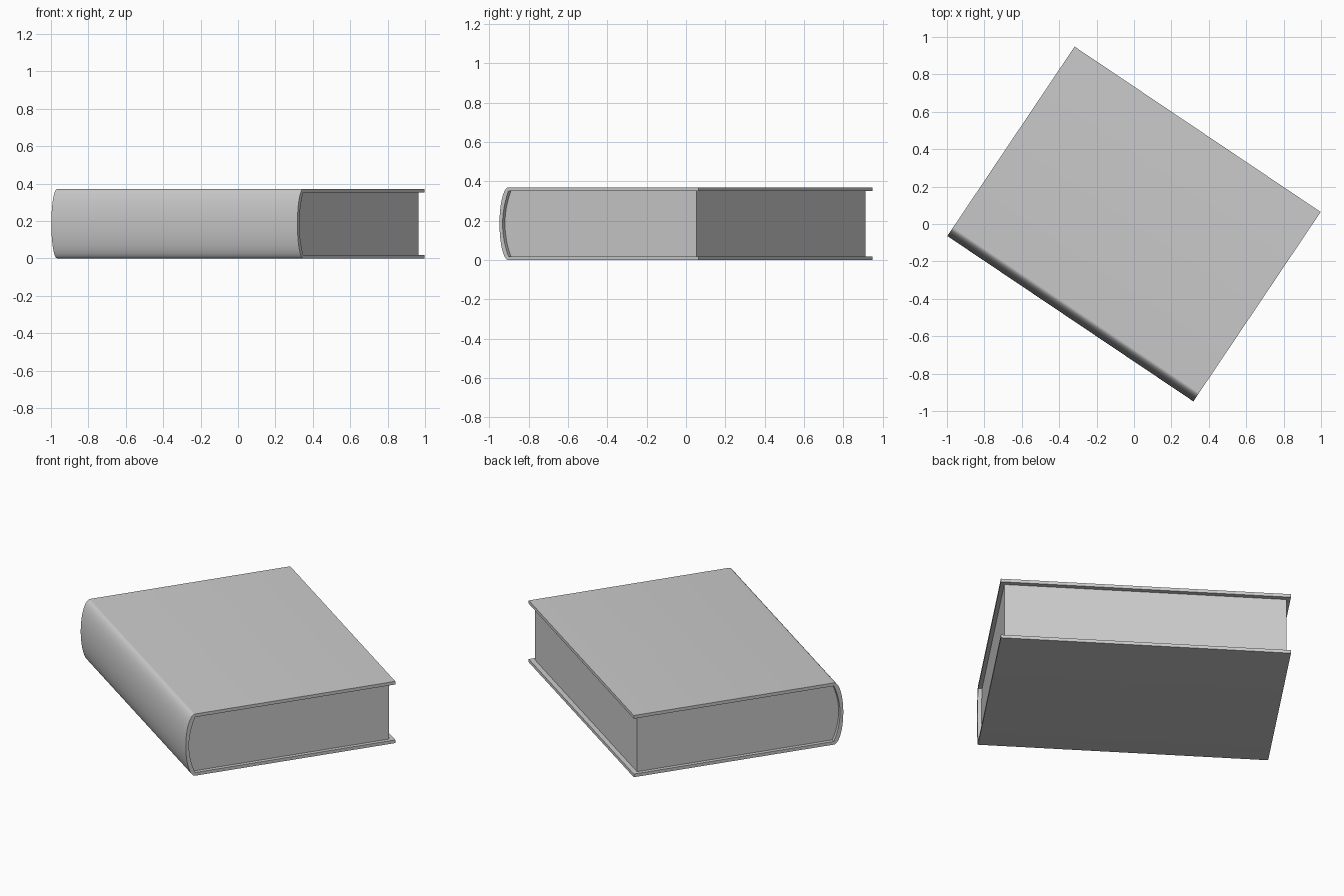
import bpy
import bmesh
from math import sin, cos, pi, radians

if "Cube" in bpy.data.objects:
    bpy.data.objects.remove(bpy.data.objects["Cube"])

LENGTH, DEPTH, HEIGHT = 1.585, 1.22, 0.37
BOARD = 0.019          # cover thickness
BULGE = 0.055          # depth of the rounded spine
INSET_END, INSET_FORE = 0.022, 0.028
TURN = radians(-33.9)
STEPS = 32
MID = HEIGHT / 2
BACK = -DEPTH / 2
FORE = DEPTH / 2

grey = bpy.data.materials.new("plain_grey")
grey.use_nodes = True
grey.diffuse_color = (0.6, 0.6, 0.6, 1)
grey.node_tree.nodes["Principled BSDF"].inputs["Base Color"].default_value = (0.6, 0.6, 0.6, 1)

angles = [-pi / 2 + pi * i / STEPS for i in range(STEPS + 1)]


def outer_curve():
    """Elliptical outside of the spine with both boards running to the fore edge."""
    arc = [(BACK + BULGE * (1 - cos(a)), MID + MID * sin(a)) for a in angles]
    return [(FORE, 0)] + arc + [(FORE, HEIGHT)]


def inner_curve(fore, gap=0.0):
    """Shallow arc on the inside of the spine."""
    half = MID - BOARD + gap
    arc = [(BACK + BOARD - gap + (BULGE - BOARD) * sin(a) ** 2, MID + half * sin(a))
           for a in angles]
    return [(fore, MID - half)] + arc + [(fore, MID + half)]


def finish(name, bm):
    bmesh.ops.recalc_face_normals(bm, faces=bm.faces)
    mesh = bpy.data.meshes.new(name)
    bm.to_mesh(mesh)
    bm.free()
    mesh.materials.append(grey)
    obj = bpy.data.objects.new(name, mesh)
    bpy.context.collection.objects.link(obj)
    obj.rotation_euler.z = TURN
    bpy.ops.object.select_all(action="DESELECT")
    obj.select_set(True)
    bpy.context.view_layer.objects.active = obj
    bpy.ops.object.shade_smooth_by_angle(angle=radians(35))
    return obj


def extrude(bm, faces, length):
    """Sweep flat end faces along the spine direction."""
    result = bmesh.ops.extrude_face_region(bm, geom=faces, use_keep_orig=True)
    moved = [g for g in result["geom"] if isinstance(g, bmesh.types.BMVert)]
    bmesh.ops.translate(bm, verts=moved, vec=(length, 0, 0))


# Cover: two boards and a rounded spine in one wrap
bm = bmesh.new()
x = -LENGTH / 2
outside = [bm.verts.new((x, y, z)) for y, z in outer_curve()]
inside = [bm.verts.new((x, y, z)) for y, z in inner_curve(FORE)]
strip = [bm.faces.new((outside[i], outside[i + 1], inside[i + 1], inside[i]))
         for i in range(len(outside) - 1)]
extrude(bm, strip, LENGTH)
finish("cover", bm)

# Page block: set back from the cover on three sides
bm = bmesh.new()
x = -LENGTH / 2 + INSET_END
edge = [bm.verts.new((x, y, z)) for y, z in inner_curve(FORE - INSET_FORE, 0.001)]
extrude(bm, [bm.faces.new(edge)], LENGTH - 2 * INSET_END)
finish("page_block", bm)
